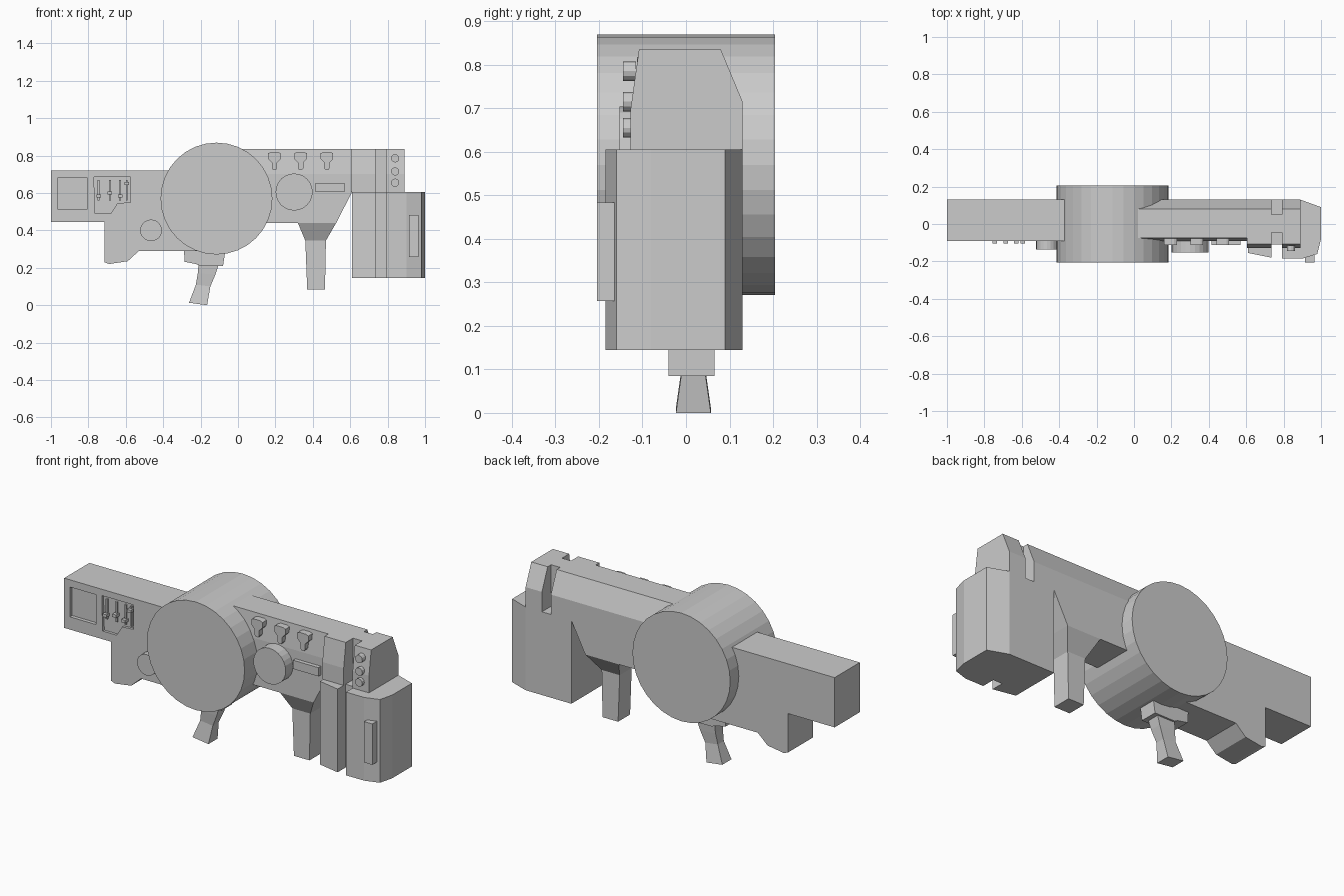
import bpy, bmesh, math

if "Cube" in bpy.data.objects:
    bpy.data.objects.remove(bpy.data.objects["Cube"])


def finish(name, bm):
    bmesh.ops.recalc_face_normals(bm, faces=bm.faces)
    me = bpy.data.meshes.new(name)
    bm.to_mesh(me)
    bm.free()
    ob = bpy.data.objects.new(name, me)
    bpy.context.collection.objects.link(ob)
    return ob


def loft(name, rings):
    """Skin a list of matching point rings and cap both ends."""
    bm = bmesh.new()
    vs = [[bm.verts.new(p) for p in r] for r in rings]
    n = len(vs[0])
    for a, b in zip(vs, vs[1:]):
        for i in range(n):
            j = (i + 1) % n
            bm.faces.new((a[i], a[j], b[j], b[i]))
    bm.faces.new(vs[0])
    bm.faces.new(vs[-1])
    return finish(name, bm)


def prism(name, pts, axis, a, b):
    """Extrude a 2D outline along an axis from a to b."""
    put = {'x': lambda p, t: (t, p[0], p[1]),
           'y': lambda p, t: (p[0], t, p[1]),
           'z': lambda p, t: (p[0], p[1], t)}[axis]
    return loft(name, [[put(p, t) for p in pts] for t in (a, b)])


def box(name, x0, x1, y0, y1, z0, z1):
    return prism(name, [(x0, z0), (x1, z0), (x1, z1), (x0, z1)], 'y', y0, y1)


def disc(name, x, z, r, y0, y1, n):
    pts = [(x + r * math.cos(2 * math.pi * i / n), z + r * math.sin(2 * math.pi * i / n)) for i in range(n)]
    return prism(name, pts, 'y', y0, y1)


def rect(x0, x1, y0, y1, z):
    return [(x0, y0, z), (x1, y0, z), (x1, y1, z), (x0, y1, z)]


def cut(ob, cutter):
    cutter.hide_render = True
    m = ob.modifiers.new("cut", 'BOOLEAN')
    m.operation, m.solver, m.object = 'DIFFERENCE', 'EXACT', cutter
    bpy.context.view_layer.objects.active = ob
    bpy.ops.object.modifier_apply(modifier=m.name)
    bpy.data.objects.remove(cutter)


F, B = -0.09, 0.13

# Central drum
disc("drum", -0.115, 0.57, 0.299, -0.205, 0.205, 32)

# Left beam with its lower lobe, window and control recess
beam = prism("left_beam", [(-1, 0.72), (-0.11, 0.72), (-0.11, 0.29), (-0.53, 0.29), (-0.59, 0.235), (-0.69, 0.22),
                           (-0.715, 0.23), (-0.715, 0.445), (-1, 0.445)], 'y', F, B)
cut(beam, box("window_cutter", -0.965, -0.805, -0.2, F + 0.02, 0.515, 0.68))
cut(beam, prism("panel_cutter", [(-0.77, 0.685), (-0.575, 0.685), (-0.575, 0.55), (-0.645, 0.545), (-0.68, 0.49),
                                 (-0.765, 0.49)], 'y', -0.2, F + 0.015))

# Sliding levers in the control recess
for x, z in ((-0.745, 0.585), (-0.685, 0.60), (-0.63, 0.585), (-0.595, 0.65)):
    box("lever_track", x - 0.005, x + 0.005, F + 0.004, F + 0.02, 0.56, 0.67)
    box("lever_knob", x - 0.012, x + 0.012, -0.103, F + 0.02, z - 0.008, z + 0.008)
disc("lower_knob", -0.465, 0.40, 0.058, -0.135, F + 0.01, 20)

# Right body: chamfered top and slanted lower part
section = [(F, 0.605), (F, 0.70), (-0.075, 0.835), (0.08, 0.835), (B, 0.715), (B, 0.605)]
prism("right_body_upper", section, 'x', -0.05, 0.61)
prism("right_body_lower", [(-0.05, 0.605), (0.61, 0.605), (0.525, 0.44), (-0.05, 0.44)], 'y', F, B)

# End housing split by a notch on both sides
end = [(-0.127, 0.605), (-0.127, 0.70), (-0.108, 0.835), (0.08, 0.835), (B, 0.715), (B, 0.605)]
for x0, x1 in ((0.605, 0.735), (0.79, 0.89)):
    prism("end_housing", end, 'x', x0, x1)
box("notch_core", 0.735, 0.79, -0.045, 0.05, 0.605, 0.835)
for z in (0.785, 0.715, 0.655):
    disc("end_button", 0.84, z, 0.022, -0.145, -0.115, 12)

# Lower end block with front groove and handle bar
prism("end_block", [(0.61, B), (0.89, B), (1, 0.09), (1, -0.08), (0.98, -0.16), (0.9, -0.185), (0.79, -0.185),
                    (0.79, -0.11), (0.735, -0.11), (0.735, -0.18), (0.61, -0.155)], 'z', 0.145, 0.605)
box("end_handle", 0.915, 0.965, -0.205, -0.16, 0.257, 0.483)

# Front controls on the right body
disc("dial", 0.30, 0.605, 0.099, -0.153, F + 0.01, 24)
box("slot_bar", 0.415, 0.57, -0.112, F + 0.01, 0.605, 0.653)
half = [(0.02, 0.818), (0.034, 0.812), (0.034, 0.782), (0.014, 0.762), (0.014, 0.732), (0.007, 0.722)]
for x in (0.195, 0.335, 0.475):
    pts = [(x + p, z) for p, z in half] + [(x - p, z) for p, z in reversed(half)]
    prism("toggle", pts, 'y', -0.113, -0.07)

# Right grip flaring into the body
loft("right_grip", [rect(0.32, 0.525, F, B, 0.44), rect(0.36, 0.47, -0.04, 0.065, 0.345),
                    rect(0.37, 0.465, -0.04, 0.065, 0.085)])

# Central grip: collar and flared stem
prism("grip_collar", [(-0.29, 0.31), (-0.285, 0.232), (-0.225, 0.22), (-0.20, 0.21), (-0.08, 0.21), (-0.065, 0.31)],
      'y', -0.036, 0.062)


def grip_ring(xl, zl, xr, zr, w):
    c = 0.017
    return [(xl, c - w, zl), (xr, c - w, zr), (xr, c + w, zr), (xl, c + w, zl)]


loft("centre_grip", [grip_ring(-0.21, 0.235, -0.10, 0.225, 0.036), grip_ring(-0.215, 0.17, -0.12, 0.165, 0.032),
                     grip_ring(-0.225, 0.11, -0.148, 0.10, 0.026), grip_ring(-0.262, 0.013, -0.165, 0.0, 0.040)])
